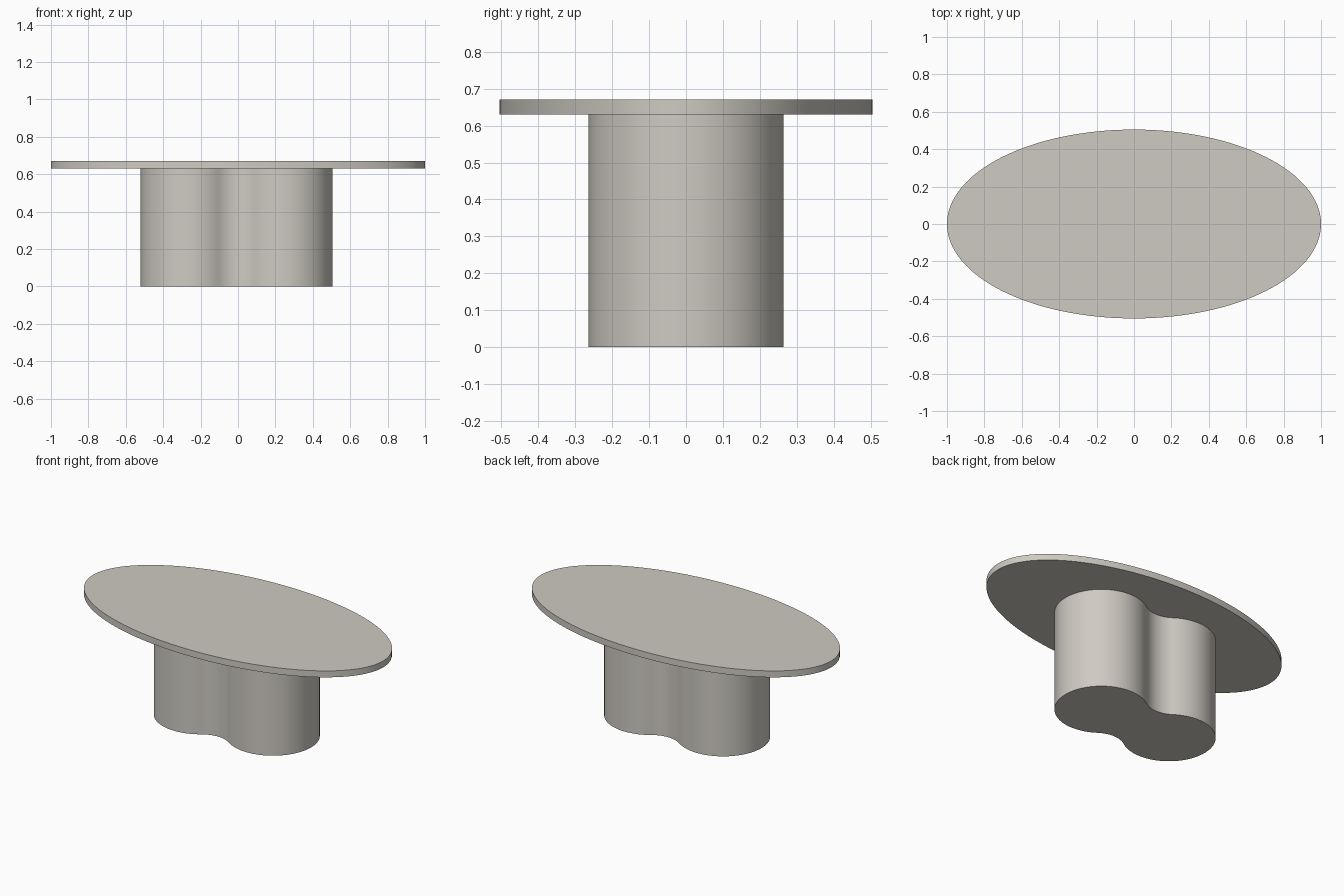
import bpy, bmesh, math

if "Cube" in bpy.data.objects:
    bpy.data.objects.remove(bpy.data.objects["Cube"])

stone = bpy.data.materials.new("warm_grey")
stone.diffuse_color = (0.62, 0.595, 0.54, 1.0)
stone.use_nodes = True
stone.node_tree.nodes["Principled BSDF"].inputs["Base Color"].default_value = stone.diffuse_color


def prism(name, outline, z0, z1):
    """Extrude a closed outline from z0 to z1 with smooth sides and sharp rims."""
    bm = bmesh.new()
    face = bm.faces.new([bm.verts.new((x, y, z0)) for x, y in outline])
    ext = bmesh.ops.extrude_face_region(bm, geom=[face], use_keep_orig=True)
    top = [g for g in ext["geom"] if isinstance(g, bmesh.types.BMVert)]
    bmesh.ops.translate(bm, verts=top, vec=(0, 0, z1 - z0))
    bmesh.ops.recalc_face_normals(bm, faces=bm.faces)
    mesh = bpy.data.meshes.new(name)
    bm.to_mesh(mesh)
    bm.free()
    mesh.materials.append(stone)
    obj = bpy.data.objects.new(name, mesh)
    bpy.context.collection.objects.link(obj)
    bpy.ops.object.select_all(action='DESELECT')
    bpy.context.view_layer.objects.active = obj
    obj.select_set(True)
    bpy.ops.object.shade_smooth_by_angle(angle=math.radians(35))
    return obj


def arc(cx, cy, r, a0, a1, n):
    return [(cx + r * math.cos(a0 + (a1 - a0) * i / n),
             cy + r * math.sin(a0 + (a1 - a0) * i / n)) for i in range(n)]


# Oval table top
N = 128
oval = [(math.cos(2 * math.pi * i / N), 0.505 * math.sin(2 * math.pi * i / N))
        for i in range(N)]
prism("table_top", oval, 0.63, 0.67)

# Pedestal: two round lobes joined by tangent concave fillets at the waist
R, D, WAIST, SHIFT = 0.264, 0.249, 0.185, -0.008
F = (D * D + WAIST * WAIST - R * R) / (2 * (R - WAIST))   # fillet radius
H = WAIST + F                                             # fillet centre height
t = math.atan2(H, D)                                      # tangent direction
pi = math.pi
outline = (arc(D, 0, R, t - pi, pi - t, 64)
           + arc(0, H, F, -t, t - pi, 20)
           + arc(-D, 0, R, t, 2 * pi - t, 64)
           + arc(0, -H, F, pi - t, t, 20))
prism("pedestal", [(x + SHIFT, y) for x, y in outline], 0.0, 0.63)
